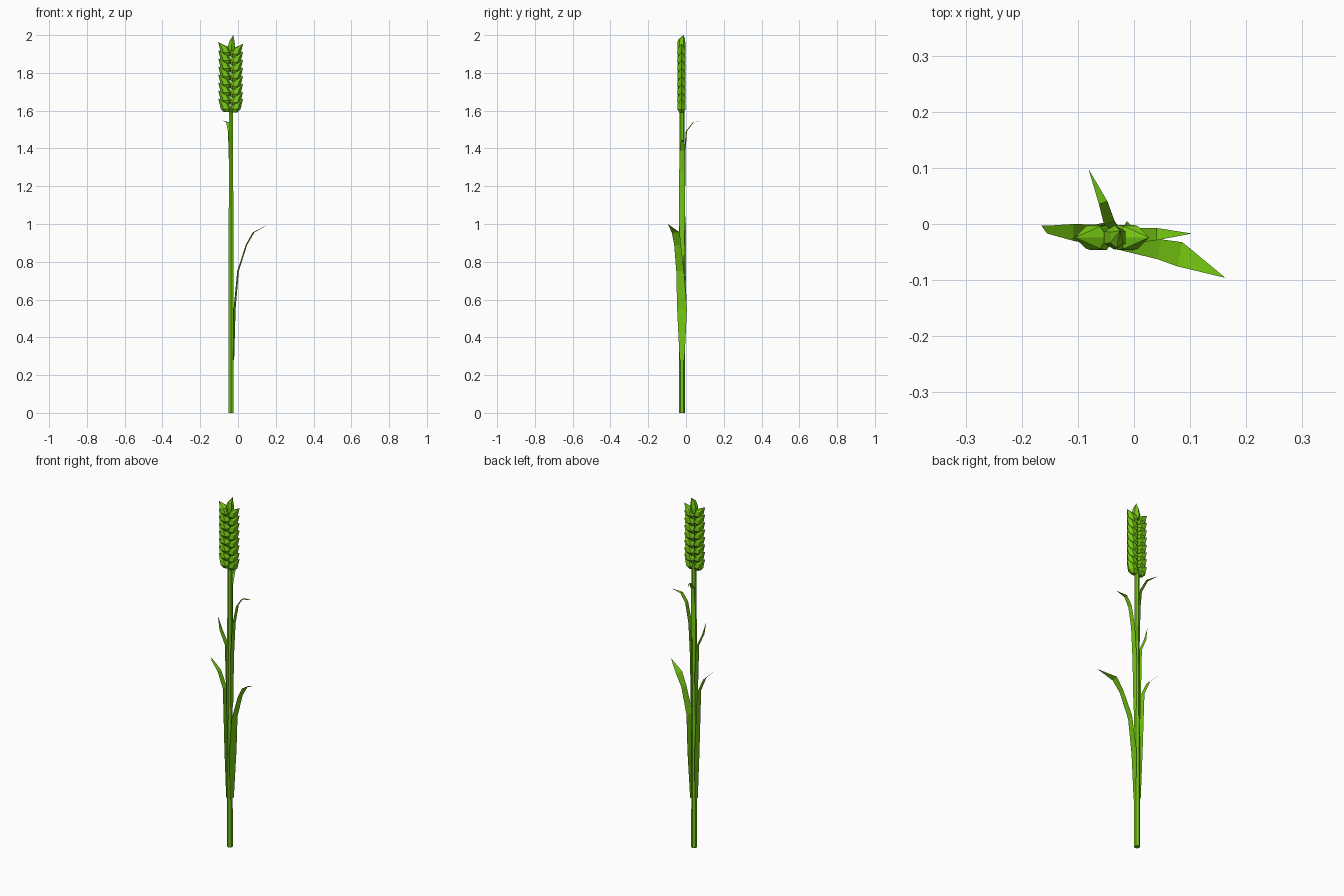
import bpy, bmesh, math
from mathutils import Vector

if "Cube" in bpy.data.objects:
    bpy.data.objects.remove(bpy.data.objects["Cube"])

CX, CY = -0.037, -0.021          # stem axis

green = bpy.data.materials.new("leaf green")
green.diffuse_color = (0.18, 0.58, 0.006, 1)
green.use_nodes = True
green.node_tree.nodes["Principled BSDF"].inputs["Base Color"].default_value = green.diffuse_color


def finish(bm, name):
    me = bpy.data.meshes.new(name)
    bm.to_mesh(me)
    bm.free()
    me.materials.append(green)
    ob = bpy.data.objects.new(name, me)
    bpy.context.collection.objects.link(ob)
    return ob


def loft(bm, rings, tip=None):
    """Close a stack of equal rings, ending in a cap or a point."""
    rows = [[bm.verts.new(p) for p in r] for r in rings]
    n = len(rows[0])
    bm.faces.new(rows[0][::-1])
    for a, b in zip(rows, rows[1:]):
        for i in range(n):
            j = (i + 1) % n
            bm.faces.new((a[i], a[j], b[j], b[i]))
    if tip:
        t = bm.verts.new(tip)
        for i in range(n):
            bm.faces.new((rows[-1][i], rows[-1][(i + 1) % n], t))
    else:
        bm.faces.new(rows[-1])
    bmesh.ops.recalc_face_normals(bm, faces=bm.faces)


def ring(cx, cy, z, rx, ry, start=0.0, n=6):
    return [(cx + rx * math.cos(start + 2 * math.pi * i / n),
             cy + ry * math.sin(start + 2 * math.pi * i / n), z) for i in range(n)]


# Stem: six-sided, slightly tapered
bm = bmesh.new()
loft(bm, [ring(CX, CY, 0, 0.0155, 0.0155, math.pi / 6),
          ring(CX, CY, 1.62, 0.013, 0.013, math.pi / 6)])
finish(bm, "stem")

# Ear: two columns of overlapping pointed grains
EX, EY = -0.039, -0.024
for side, name, z0 in ((-1, "left_grains", 1.592), (1, "right_grains", 1.584)):
    bm = bmesh.new()
    for k in range(8):
        z = max(1.59, z0 + k * 0.0425)
        rings = [ring(EX + side * c, EY, z + h, rx, ry)
                 for h, c, rx, ry in ((0, .018, .018, .013),
                                      (.018, .024, .029, .026),
                                      (.046, .034, .025, .023))]
        loft(bm, rings, (EX + side * 0.066, EY, z + 0.073))
    finish(bm, name)

# Top grain, turned a quarter round
bm = bmesh.new()
loft(bm, [ring(-.036, EY, 1.915, .016, .018, math.pi / 6),
          ring(-.034, EY, 1.945, .022, .022, math.pi / 6),
          ring(-.031, EY, 1.975, .013, .019, math.pi / 6)], (-.025, -.012, 2.0))
finish(bm, "top_grain")


# Leaves: thin blades given as (x, y, z, width) stations, ending in a point
def leaf(name, stations, heading):
    across = Vector((-math.sin(heading), math.cos(heading), 0))
    bm = bmesh.new()
    prev = None
    for x, y, z, w in stations:
        p = Vector((x, y, z))
        if w == 0:
            bm.faces.new((prev[0], prev[1], bm.verts.new(p)))
            break
        row = [bm.verts.new(p - across * w / 2), bm.verts.new(p + across * w / 2)]
        if prev:
            bm.faces.new((prev[0], prev[1], row[1], row[0]))
        prev = row
    bmesh.ops.recalc_face_normals(bm, faces=bm.faces)
    finish(bm, name)


leaf("lower_right_leaf", [(-.023, -.021, .28, .026), (-.018, -.021, .55, .053),
                          (.0, -.031, .75, .042), (.045, -.045, .89, .036),
                          (.082, -.054, .955, .044), (.163, -.096, 1.0, 0)], -0.2)
leaf("lower_left_leaf", [(-.051, -.021, .28, .026), (-.055, -.021, .55, .046),
                         (-.07, -.019, .9, .036), (-.108, -.015, .985, .03),
                         (-.155, -.010, 1.03, .014), (-.165, -.003, 1.04, 0)], math.pi)
leaf("upper_right_leaf", [(-.0235, -.021, .8, .022), (-.022, -.021, 1.1, .034),
                          (-.011, -.021, 1.28, .03), (.010, -.020, 1.39, .026),
                          (.040, -.018, 1.437, .022), (.103, -.017, 1.445, 0)], 0)
leaf("upper_left_leaf", [(-.0505, -.021, .75, .022), (-.052, -.021, 1.0, .034),
                         (-.058, -.022, 1.155, .03), (-.092, -.024, 1.23, .024),
                         (-.11, -.026, 1.305, 0)], math.pi)
leaf("top_back_leaf", [(-.038, -.006, 1.2, .015), (-.040, -.005, 1.4, .022),
                       (-.044, .002, 1.49, .02), (-.055, .038, 1.538, .016),
                       (-.081, .098, 1.548, 0)], 1.9)
